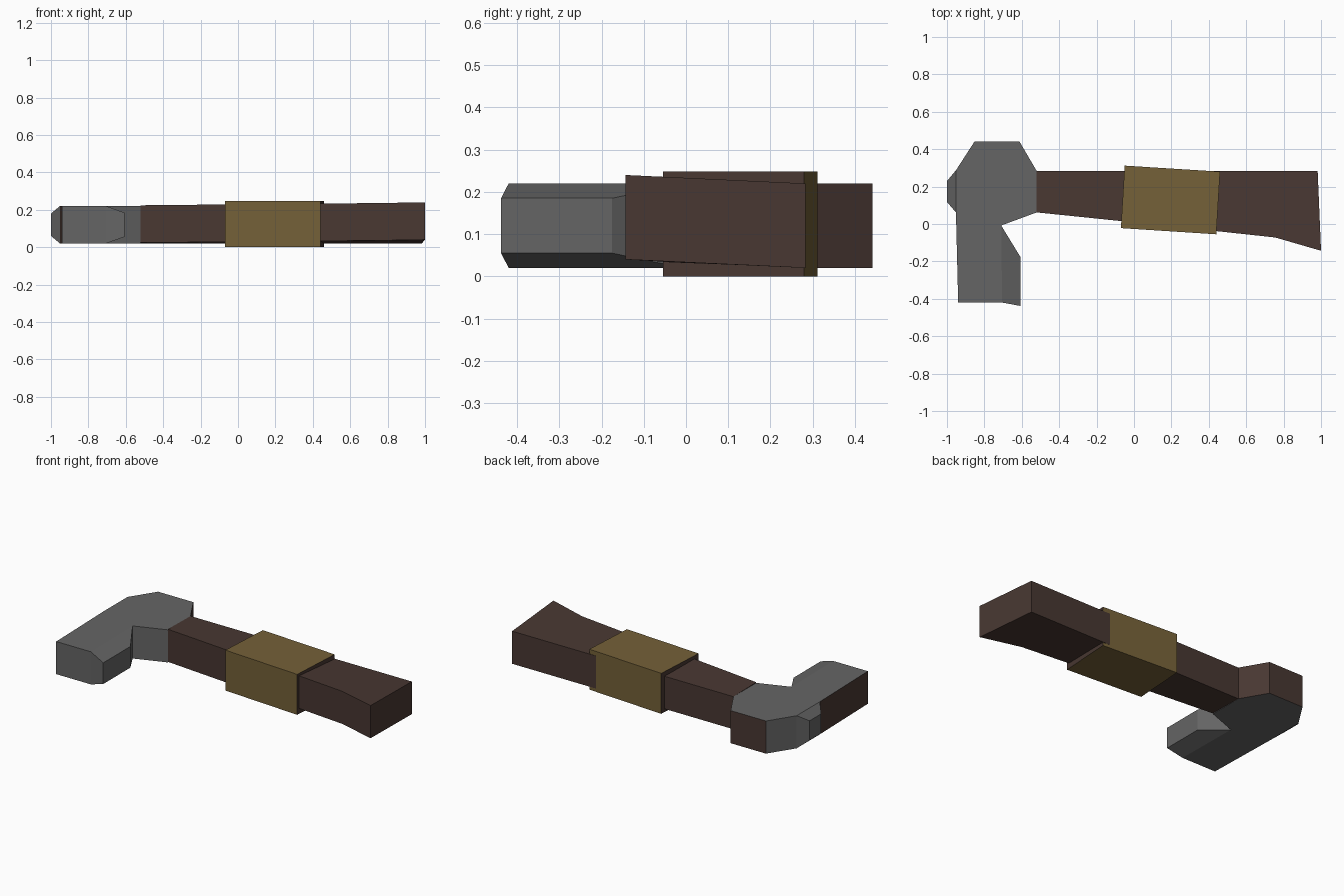
import bpy

if "Cube" in bpy.data.objects:
    bpy.data.objects.remove(bpy.data.objects["Cube"])


def material(name, color):
    m = bpy.data.materials.new(name)
    m.diffuse_color = (*color, 1)
    m.use_nodes = True
    m.node_tree.nodes["Principled BSDF"].inputs["Base Color"].default_value = m.diffuse_color
    return m


STEEL = material("grey steel", (0.13, 0.13, 0.13))
WOOD = material("dark brown wood", (0.066, 0.039, 0.032))
BRASS = material("dull brass", (0.176, 0.119, 0.04))


def make(name, verts, faces, mats, ids=None):
    me = bpy.data.meshes.new(name)
    me.from_pydata(verts, [], faces)
    for m in mats:
        me.materials.append(m)
    if ids:
        me.polygons.foreach_set("material_index", ids)
    me.update()
    ob = bpy.data.objects.new(name, me)
    bpy.context.collection.objects.link(ob)
    return ob


# Head: outline points with bevel inset, mirrored about mid height
pts = [(-.852, .442, 0), (-.952, .287, 0), (-1, .23, .04), (-1, .118, .04), (-.952, .062, 0),
       (-.94, -.42, 0), (-.705, -.42, 0), (-.608, -.438, .035), (-.608, -.175, .035),
       (-.71, -.008, 0), (-.52, .062, 0), (-.52, .283, 0), (-.613, .442, 0)]
n = len(pts)
verts = [(x, y, .22 - d) for x, y, d in pts] + [(x, y, .02 + d) for x, y, d in pts]
caps = [[0, 1, 4, 5, 6, 9, 10, 11, 12], [1, 2, 3, 4], [6, 7, 8, 9]]
faces = caps + [[i + n for i in reversed(c)] for c in caps]
ids = [0] * len(faces)
brown_sides = {4, 11, 12}          # outer flat, back corner and back end
for i in range(n):
    j = (i + 1) % n
    faces.append([i, i + n, j + n, j])
    ids.append(1 if i in brown_sides else 0)
make("head", verts, faces, [STEEL, WOOD], ids)

# Handle: four-sided loft, front edge lifted slightly toward the butt
# (x back, x front, y front, front lift)
stations = [(-.52, -.52, .062, .004), (.2, .2, -.012, .011),
            (.75, .755, -.072, .016), (.982, 1.0, -.143, .02)]
verts, faces = [], []
for xb, xf, yf, lift in stations:
    verts += [(xf, yf, .02 + lift), (xb, .283, .02), (xb, .283, .22), (xf, yf, .22 + lift)]
for s in range(len(stations) - 1):
    for k in range(4):
        a, b = s * 4 + k, s * 4 + (k + 1) % 4
        faces.append([a, a + 4, b + 4, b])
faces += [[0, 1, 2, 3], [15, 14, 13, 12]]
handle = make("handle", verts, [f[::-1] for f in faces], [WOOD])

# Sleeve: slightly turned block with brown ends
ring = [(-.07, -.022), (.44, -.055), (.46, .28), (-.05, .312)]
verts = [(x, y, z) for z in (0, .248) for x, y in ring]
faces = [[3, 2, 1, 0], [4, 5, 6, 7]] + [[i, (i + 1) % 4, (i + 1) % 4 + 4, i + 4] for i in range(4)]
make("sleeve", verts, faces, [BRASS, WOOD], [0, 0, 0, 1, 0, 1])

# Keep face directions outward
import bmesh
for ob in bpy.context.collection.objects:
    bm = bmesh.new()
    bm.from_mesh(ob.data)
    bmesh.ops.recalc_face_normals(bm, faces=bm.faces)
    bm.to_mesh(ob.data)
    bm.free()
